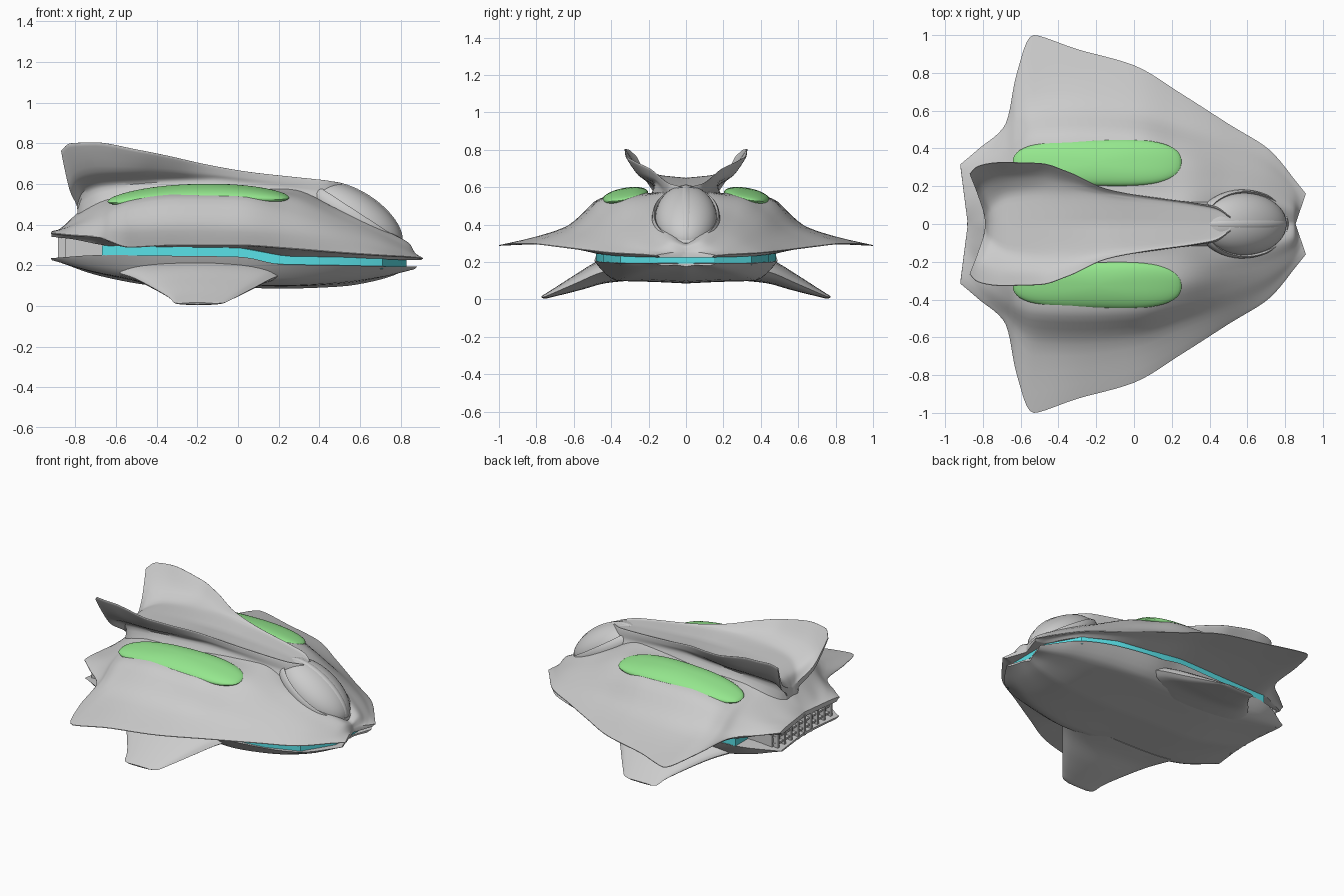
import bpy, bmesh, math
from mathutils import Vector

if "Cube" in bpy.data.objects:
    bpy.data.objects.remove(bpy.data.objects["Cube"])


def finish(name, bm, mirror=False, color=None, angle=35):
    bmesh.ops.remove_doubles(bm, verts=bm.verts, dist=0.0004)
    bmesh.ops.recalc_face_normals(bm, faces=bm.faces)
    me = bpy.data.meshes.new(name)
    bm.to_mesh(me)
    bm.free()
    ob = bpy.data.objects.new(name, me)
    bpy.context.collection.objects.link(ob)
    if mirror:
        m = ob.modifiers.new("Mirror", 'MIRROR')
        m.use_axis = (False, True, False)
        m.merge_threshold = 0.0005
    if color:
        mat = bpy.data.materials.new(name + "_color")
        mat.diffuse_color = color
        mat.use_nodes = True
        mat.node_tree.nodes["Principled BSDF"].inputs["Base Color"].default_value = mat.diffuse_color
        me.materials.append(mat)
    bpy.ops.object.select_all(action='DESELECT')
    ob.select_set(True)
    bpy.context.view_layer.objects.active = ob
    bpy.ops.object.shade_smooth_by_angle(angle=math.radians(angle))
    return ob


def interp(x, keys):
    for (a, u), (b, v) in zip(keys, keys[1:]):
        if x <= b:
            return u + (v - u) * max(0, (x - a) / (b - a))
    return keys[-1][1]


def spline(pts, n):
    """Monotone cubic through points; a doubled point makes a sharp corner."""
    d = [b - a for a, b in zip(pts, pts[1:])]
    m = [d[0]]
    for a, b in zip(d, d[1:]):
        m.append(Vector([2 * p * q / (p + q) if p * q > 1e-12 else 0 for p, q in zip(a, b)]))
    m.append(d[-1])
    out = []
    for i in range(len(d)):
        for k in range(n):
            t = k / n
            out.append(pts[i] * (2*t**3 - 3*t*t + 1) + m[i] * (t**3 - 2*t*t + t)
                       + pts[i+1] * (3*t*t - 2*t**3) + m[i+1] * (t**3 - t*t))
    return out + [pts[-1]]


def loft(name, rings, nu=6, nv=5):
    rows = [spline([Vector(p) for p in r], nv) for r in rings]
    cols = [spline(list(c), nu) for c in zip(*rows)]
    bm = bmesh.new()
    g = [[bm.verts.new(p) for p in c] for c in cols]
    for a, b in zip(g, g[1:]):
        for i in range(len(a) - 1):
            bm.faces.new((a[i], a[i+1], b[i+1], b[i]))
    bm.faces.new([c[0] for c in g])
    bm.faces.new([c[-1] for c in g])
    return finish(name, bm, True)


def notch(x, y, ye):
    """Pull the middle of the nose and tail inwards, leaving two prongs."""
    s = 1 - min(1, y / ye)
    return x - 0.055 * s if x > 0.85 else x + 0.04 * s if x < -0.9 else x


BAND_Y = [(-0.91, .29), (-0.67, .43), (0, .46), (.22, .48), (.5, .44), (.71, .35), (.83, .15)]
BAND_Z = [(-0.91, .34), (-0.7, .315), (-0.67, .295), (0, .285), (.22, .245), (.5, .24), (.83, .225)]

# Upper hull with wings: x, centre z, valley z, nacelle z, shoulder y z, wing root y z, edge y z
HULL = [
    (-.92, .37, .37, .37, .20, .37, .27, .368, .315, .36),
    (-.82, .43, .42, .40, .30, .39, .36, .37, .40, .35),
    (-.68, .55, .51, .475, .40, .43, .48, .37, .53, .34),
    (-.62, .60, .53, .505, .43, .47, .56, .38, .80, .315),
    (-.53, .62, .55, .535, .45, .51, .63, .38, 1.0, .29),
    (-.30, .63, .56, .565, .46, .54, .64, .39, .925, .30),
    (0, .62, .57, .57, .455, .535, .61, .385, .84, .30),
    (.25, .60, .565, .54, .42, .47, .53, .365, .69, .285),
    (.50, .46, .475, .44, .35, .39, .44, .325, .53, .265),
    (.72, .33, .375, .345, .27, .315, .33, .28, .39, .25),
    (.85, .28, .30, .28, .17, .265, .20, .255, .235, .242),
    (.91, .25, .25, .25, .11, .245, .14, .24, .16, .235),
]
rings = []
for x, zc, zv, zn, ys, zs, yw, zw, ye, ze in HULL:
    by, bz = min(interp(x, BAND_Y), ye - .02), interp(x, BAND_Z)
    prof = [(0, zc), (ys * .4, zv), (ys * .73, zn), (ys, zs), (yw, zw), (ye, ze), (ye, ze - .004),
            (ye * .55 + by * .45, (ze + bz) / 2 + .004), (by, bz), (by, bz), (0, bz)]
    rings.append([(notch(x, y, ye), y, z) for y, z in prof])
loft("upper_hull", rings)

# Lower hull: x, rim y z, chine y z, keel z
LOWER = [(-.92, .31, .235, .28, .225, .215), (-.67, .43, .25, .34, .16, .145),
         (-.35, .455, .247, .36, .115, .095), (0, .475, .242, .37, .105, .09),
         (.22, .49, .205, .37, .10, .085), (.5, .45, .20, .33, .115, .095),
         (.72, .36, .195, .24, .145, .135), (.88, .16, .193, .12, .18, .175)]
rings = []
for x, y1, z1, y2, z2, zk in LOWER:
    prof = [(0, z1), (y1, z1), (y1, z1), (y2, z2), (y2 * .45, zk + .008), (0, zk)]
    rings.append([(notch(x, y, y1), y, z) for y, z in prof])
loft("lower_hull", rings)

# Glowing band between the hulls, wrapping round the nose
bm = bmesh.new()
side = [(x, y) for x, y in BAND_Y[1:]]
outline = side + [(x, -y) for x, y in reversed(side)]
top = [bm.verts.new((x, y, interp(x, BAND_Z) + .002)) for x, y in outline]
low = [bm.verts.new((x, y, interp(x, BAND_Z) - (.048 if x < .8 else .034))) for x, y in outline]
for i in range(len(top)):
    j = (i + 1) % len(top)
    bm.faces.new((top[i], top[j], low[j], low[i]))
bm.faces.new(top)
bm.faces.new(low)
finish("light_band", bm, color=(.1, .75, .8, 1), angle=20)

# Dorsal spine with raised tail fins: x, fin sweep, centre z, spine edge y z, fin edge y z, root depth
SPINE = [(-.79, -.08, .50, .035, .52, .265, .765, .16), (-.765, -.06, .58, .07, .585, .305, .80, .2),
         (-.67, -.03, .63, .13, .63, .325, .805, .17), (-.5, 0, .645, .15, .65, .32, .77, .13),
         (-.35, 0, .65, .15, .66, .275, .74, .13), (-.15, 0, .65, .14, .665, .185, .695, .13),
         (.05, 0, .64, .12, .65, .145, .66, .13), (.3, 0, .62, .095, .625, .11, .632, .13),
         (.43, 0, .605, .075, .61, .085, .618, .13), (.51, 0, .60, .03, .60, .035, .605, .13)]
rings = []
for x, dx, zc, yi, zi, yo, zo, dep in SPINE:
    ym, zm = yi + (yo - yi) * .55, zi + (zo - zi) * .32
    rings.append([(x, 0, zc), (x, yi, zi), (x + dx * .5, ym, zm), (x + dx, yo, zo), (x + dx, yo + .003, zo - .006),
                  (x + dx * .5, ym + .012, zm - .025), (x, yi + .02, zi - .05), (x, yi + .05, zi - dep),
                  (x, 0, zi - dep - .03)])
loft("spine_and_tail_fins", rings)

# Ventral fins: y, z, rear x, front x, half thickness
rings = []
for y, z, xa, xb, t in [(.33, .17, -.62, .28, .07), (.45, .145, -.53, .19, .058), (.58, .09, -.42, .08, .04),
                        (.70, .038, -.335, -.02, .02), (.758, .014, -.31, -.075, .01), (.772, .012, -.28, -.12, .004)]:
    ring = []
    for k in range(13):
        a = 2 * math.pi * k / 12
        ring.append(((xa + xb) / 2 + (xb - xa) / 2 * math.cos(a), y + t * .4 * math.sin(a), z + t * math.sin(a)))
    rings.append(ring)
loft("ventral_fins", rings, 5, 3)


# Green pods on the nacelles
bm = bmesh.new()
bmesh.ops.create_uvsphere(bm, u_segments=48, v_segments=24, radius=1)
for v in bm.verts:
    r = math.hypot(v.co.x, v.co.y)
    if r > 1e-5:
        c, s = v.co.x / r, v.co.y / r
        x = math.copysign(abs(c) ** .62, c) * r
        y = math.copysign(abs(s) ** .8, s) * r
    else:
        x = y = 0
    px, py = -.195 + .447 * x, .325 + .122 * y * (1 + .06 * x)
    v.co = (px, py, .552 + .045 * v.co.z - .16 * (py - .325) - .14 * (px + .12) ** 2)
finish("nacelle_pods", bm, True, (.3, .8, .27, 1))


# Canopy, its centre strip and its rim
def tilted(name, maker, scale):
    bm = bmesh.new()
    maker(bm)
    a = math.radians(33)
    for v in bm.verts:
        x, y, z = (p * q for p, q in zip(v.co, scale))
        v.co = (.575 + x * math.cos(a) + z * math.sin(a), y, .43 - x * math.sin(a) + z * math.cos(a))
    return finish(name, bm)


def ball(bm):
    bmesh.ops.create_uvsphere(bm, u_segments=40, v_segments=24, radius=1)


def ring(bm):
    g = [[bm.verts.new(((1 + .06 * math.cos(b)) * math.cos(a), (1 + .06 * math.cos(b)) * math.sin(a), math.sin(b)))
          for b in (2 * math.pi * j / 8 for j in range(8))] for a in (2 * math.pi * i / 56 for i in range(56))]
    for i in range(56):
        for j in range(8):
            k, l = (i + 1) % 56, (j + 1) % 8
            bm.faces.new((g[i][j], g[k][j], g[k][l], g[i][l]))


tilted("canopy", ball, (.265, .165, .13))
tilted("canopy_strip", ball, (.268, .07, .134))
tilted("canopy_rim", ring, (.262, .172, .035))


# Rear engine block and exhaust grille
def box(bm, lo, hi):
    r = bmesh.ops.create_cube(bm, size=1)
    for v in r['verts']:
        v.co = [(a + b) / 2 + c * (b - a) for a, b, c in zip(lo, hi, v.co)]


bm = bmesh.new()
box(bm, (-.85, -.3, .21), (-.5, .3, .36))
finish("engine_block", bm)
bm = bmesh.new()
for i in range(9):
    y = -.28 + .07 * i
    box(bm, (-.885, y - .008, .215), (-.84, y + .008, .355))
for z in (.26, .305):
    box(bm, (-.875, -.29, z - .006), (-.84, .29, z + .006))
finish("exhaust_grille", bm)
